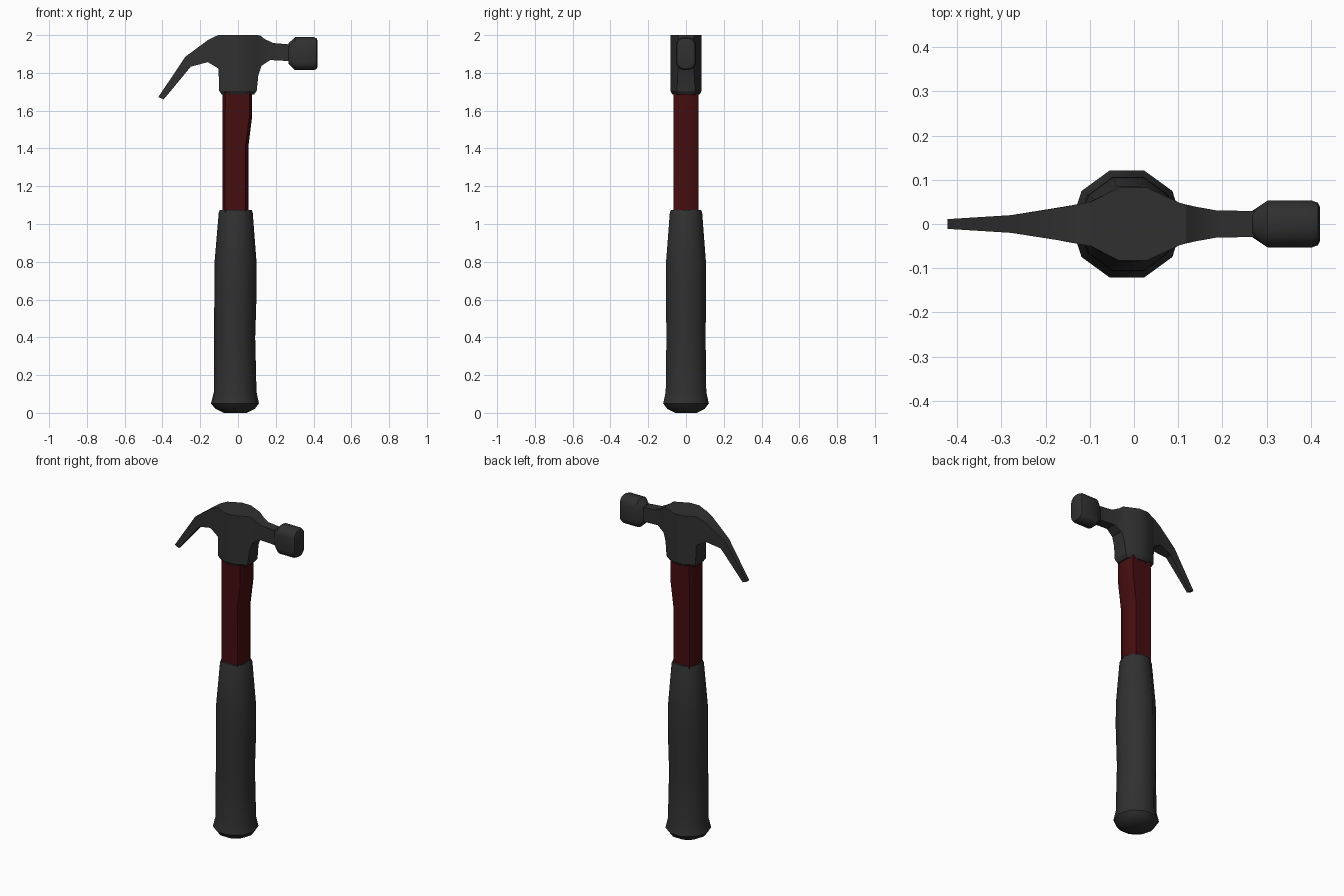
import bpy, bmesh, math

if "Cube" in bpy.data.objects:
    bpy.data.objects.remove(bpy.data.objects["Cube"])


def material(name, rgb):
    m = bpy.data.materials.new(name)
    m.diffuse_color = (*rgb, 1)
    m.use_nodes = True
    m.node_tree.nodes["Principled BSDF"].inputs["Base Color"].default_value = m.diffuse_color
    return m


GREY = material("dark grey", (0.03, 0.03, 0.03))
RED = material("dark red", (0.06, 0.004, 0.005))


def loft(name, rings, mat, angle=30):
    """Skin a list of equal-length point rings and cap both ends."""
    bm = bmesh.new()
    rows = [[bm.verts.new(p) for p in ring] for ring in rings]
    n = len(rows[0])
    for a, b in zip(rows, rows[1:]):
        for i in range(n):
            j = (i + 1) % n
            bm.faces.new((a[i], a[j], b[j], b[i]))
    bm.faces.new(rows[0])
    bm.faces.new(rows[-1])
    bmesh.ops.recalc_face_normals(bm, faces=bm.faces)
    me = bpy.data.meshes.new(name)
    bm.to_mesh(me)
    bm.free()
    me.materials.append(mat)
    ob = bpy.data.objects.new(name, me)
    bpy.context.collection.objects.link(ob)
    bpy.ops.object.select_all(action='DESELECT')
    ob.select_set(True)
    bpy.context.view_layer.objects.active = ob
    bpy.ops.object.shade_smooth_by_angle(angle=math.radians(angle))
    return ob


# rubber grip: ten-sided, (z, centre x, radius)
grip = [(0, -.015, .06), (.022, -.015, .105), (.05, -.016, .127), (.11, -.015, .113),
        (.4, -.018, .109), (.65, -.013, .112), (.8, -.013, .111),
        (1.06, -.012, .090), (1.075, -.012, .084)]
loft("grip", [[(cx + r * math.cos(k * math.pi / 5), r * math.sin(k * math.pi / 5), z)
               for k in range(10)] for z, cx, r in grip], GREY, 40)


# shaft: chamfered rectangle, (z, left x, right x)
def shaft_ring(z, l, r, h=.065, dx=.015, dy=.03):
    return [(r, -h + dy, z), (r, h - dy, z), (r - dx, h, z), (l + dx, h, z),
            (l, h - dy, z), (l, -h + dy, z), (l + dx, -h, z), (r - dx, -h, z)]


loft("shaft", [shaft_ring(*s) for s in [(1.04, -.083, .056), (1.42, -.083, .056),
                                       (1.57, -.083, .075), (1.74, -.081, .075)]], RED)

# head with claw and neck: (top x, top z, bottom x, bottom z, half thickness)
head = [(-.422, 1.672, -.393, 1.66, .011), (-.278, 1.886, -.25, 1.833, .02),
        (-.156, 1.976, -.16, 1.857, .039), (-.105, 2, -.103, 1.823, .049),
        (-.098, 2, -.1, 1.705, .050), (-.033, 2, -.033, 1.705, .083),
        (.028, 2, .028, 1.705, .083), (.103, 2, .099, 1.705, .048),
        (.118, 1.998, .108, 1.79, .044), (.14, 1.98, .125, 1.838, .039),
        (.185, 1.958, .17, 1.868, .031), (.28, 1.95, .28, 1.862, .029)]
loft("claw_head", [[(tx, -h, tz), (tx, h, tz), (bx, h, bz), (bx, -h, bz)]
                   for tx, tz, bx, bz, h in head], GREY)

# bevelled rim under the neck
rim = [(-.1, -.05), (-.033, -.083), (.028, -.083), (.099, -.048),
       (.099, .048), (.028, .083), (-.033, .083), (-.1, .05)]
loft("neck_rim", [[(x * s, y * s, z) for x, y in rim]
                  for s, z in [(.86, 1.685), (1, 1.705)]], GREY)


# striking face: rounded rectangle lofted along x, (x, half y, half z)
def face_ring(x, hy, hz, n=3):
    pts = []
    r = hy * .8
    for q, (sy, sz) in enumerate([(1, 1), (-1, 1), (-1, -1), (1, -1)]):
        for k in range(n + 1):
            a = (q + k / n) * math.pi / 2
            pts.append((x, sy * (hy - r) + r * math.cos(a),
                        1.902 + sz * (hz - r) + r * math.sin(a)))
    return pts


loft("striking_face", [face_ring(*s) for s in [(.268, .03, .055), (.302, .053, .087),
                                              (.402, .053, .087), (.416, .048, .081),
                                              (.421, .038, .069)]], GREY, 35)
